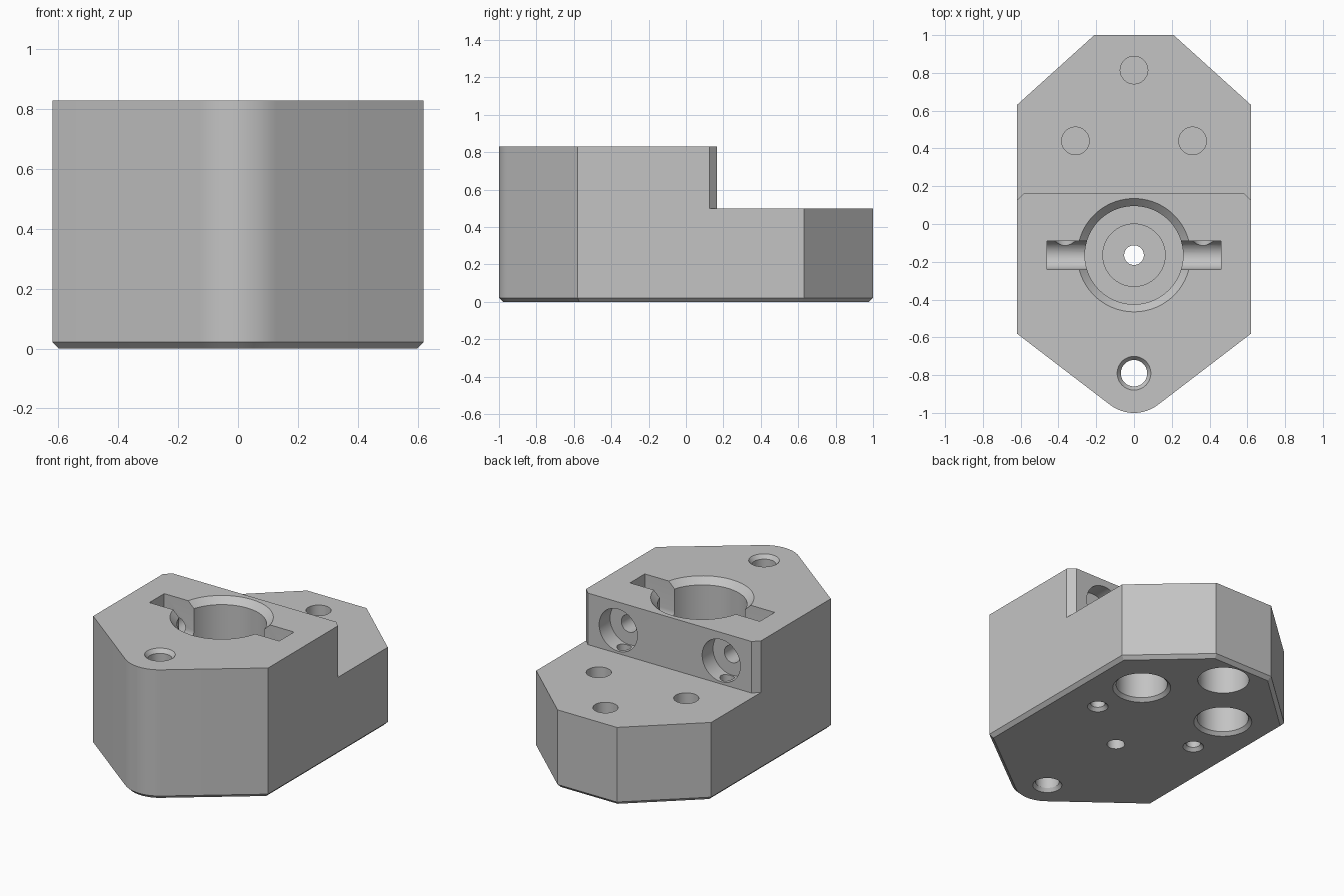
import bpy, bmesh, math
from mathutils import Matrix, Vector

cube = bpy.data.objects.get("Cube")
if cube:
    bpy.data.objects.remove(cube, do_unlink=True)

TOP, SHELF, HALF = 0.83, 0.5, 0.62
POCKET_Y, PIN_Z = -0.165, 0.65

grey = bpy.data.materials.new("plain grey")
grey.use_nodes = True
grey.diffuse_color = (0.55, 0.55, 0.55, 1)
grey.node_tree.nodes["Principled BSDF"].inputs["Base Color"].default_value = (0.55, 0.55, 0.55, 1)


def add_object(name, bm):
    bmesh.ops.recalc_face_normals(bm, faces=bm.faces)
    mesh = bpy.data.meshes.new(name)
    bm.to_mesh(mesh)
    bm.free()
    mesh.materials.append(grey)
    obj = bpy.data.objects.new(name, mesh)
    bpy.context.collection.objects.link(obj)
    return obj


def prism(points, direction):
    """Closed prism from a planar outline."""
    bm = bmesh.new()
    face = bm.faces.new([bm.verts.new(p) for p in points])
    ext = bmesh.ops.extrude_face_region(bm, geom=[face], use_keep_orig=True)
    moved = [v for v in ext["geom"] if isinstance(v, bmesh.types.BMVert)]
    bmesh.ops.translate(bm, verts=moved, vec=direction)
    return bm


def lathe(profile, origin, tilt=0.0, sides=64):
    """Solid of revolution from (radius, height) pairs, tilted about x."""
    bm = bmesh.new()
    rings = [[bm.verts.new((r * math.cos(math.tau * i / sides),
                            r * math.sin(math.tau * i / sides), h))
              for i in range(sides)] for r, h in profile]
    for a, b in zip(rings, rings[1:]):
        for i in range(sides):
            j = (i + 1) % sides
            bm.faces.new((a[i], a[j], b[j], b[i]))
    bm.faces.new(rings[0])
    bm.faces.new(rings[-1])
    bm.transform(Matrix.Translation(origin) @ Matrix.Rotation(tilt, 4, "X"))
    return bm


# Block outline: clipped back corners and a rounded nose
nose_y, nose_r, steps = -0.79, 0.21, 16
spread = math.radians(37.4)
outline = [(0.21, 1), (-0.21, 1), (-HALF, 0.63), (-HALF, -0.58)]
for i in range(steps + 1):
    a = -math.pi / 2 - spread + 2 * spread * i / steps
    outline.append((nose_r * math.cos(a), nose_y + nose_r * math.sin(a)))
outline += [(HALF, -0.58), (HALF, 0.63)]
bm = prism([(x, y, 0) for x, y in outline], Vector((0, 0, TOP)))
rim = [e for e in bm.edges if all(v.co.z < 0.001 for v in e.verts)]
bmesh.ops.bevel(bm, geom=rim, offset=0.022, segments=1, affect="EDGES")
block = add_object("mounting_block", bm)

# Lower rear shelf with chamfered step corners
half_step = [(0.58, 0.165), (0.7, 0.045), (0.7, 1.2)]
step = half_step + [(-x, y) for x, y in reversed(half_step)]
cutters = [("shelf_cut", prism([(x, y, SHELF) for x, y in step], Vector((0, 0, 1))))]

# Stepped round pocket with a chamfered mouth
pocket = [(0.052, -0.1), (0.052, 0.14), (0.165, 0.14), (0.165, 0.25),
          (0.26, 0.25), (0.26, TOP - 0.04), (0.36, TOP + 0.06)]
cutters.append(("pocket_cut", lathe(pocket, (0, POCKET_Y, 0), sides=96)))

# Cross slot with a round floor
w = 0.075
slot = [(-0.46, POCKET_Y + w * math.cos(a), PIN_Z + w * math.sin(a))
        for a in [math.pi + math.pi * i / 16 for i in range(17)]]
slot += [(-0.46, POCKET_Y + w, 1), (-0.46, POCKET_Y - w, 1)]
cutters.append(("slot_cut", prism(slot, Vector((0.92, 0, 0)))))

# Through hole in the nose, countersunk on both sides
nose_hole = [(0.12, -0.05), (0.07, 0.022), (0.07, TOP - 0.025), (0.12, TOP + 0.04)]
cutters.append(("nose_hole_cut", lathe(nose_hole, (0, nose_y, 0))))

# Blind shelf holes above larger blind holes in the base
for x, y, lip in ((-0.31, 0.44, 0.02), (0.31, 0.44, 0.02), (0, 0.815, 0)):
    cutters.append(("shelf_hole_cut", lathe([(0.073, 0.35), (0.073, 0.7)], (x, y, 0))))
    base = [(0.15 + 2 * lip, -0.02), (0.15, lip), (0.15, 0.25)]
    cutters.append(("base_hole_cut", lathe(base, (x, y, 0))))

# Counterbored clamp holes in the step wall, with drain holes beneath
for x in (-0.365, 0.365):
    bolt = [(0.135, -0.3), (0.135, 0.11), (0.055, 0.11), (0.055, 0.33)]
    cutters.append(("clamp_hole_cut", lathe(bolt, (x, 0.165, PIN_Z), math.pi / 2)))
    drain = [(0.08, -0.02), (0.042, 0.02), (0.042, 0.6)]
    cutters.append(("drain_hole_cut", lathe(drain, (x, 0.105, 0), sides=48)))

bpy.context.view_layer.objects.active = block
for name, cutter_bm in cutters:
    cutter = add_object(name, cutter_bm)
    cutter.hide_render = True
    mod = block.modifiers.new(name, "BOOLEAN")
    mod.operation, mod.solver, mod.object = "DIFFERENCE", "EXACT", cutter
    bpy.ops.object.modifier_apply(modifier=mod.name)
    bpy.data.objects.remove(cutter, do_unlink=True)

# Smooth round walls, crisp edges
bpy.ops.object.select_all(action="DESELECT")
block.select_set(True)
bpy.ops.object.shade_smooth_by_angle(angle=math.radians(25))
